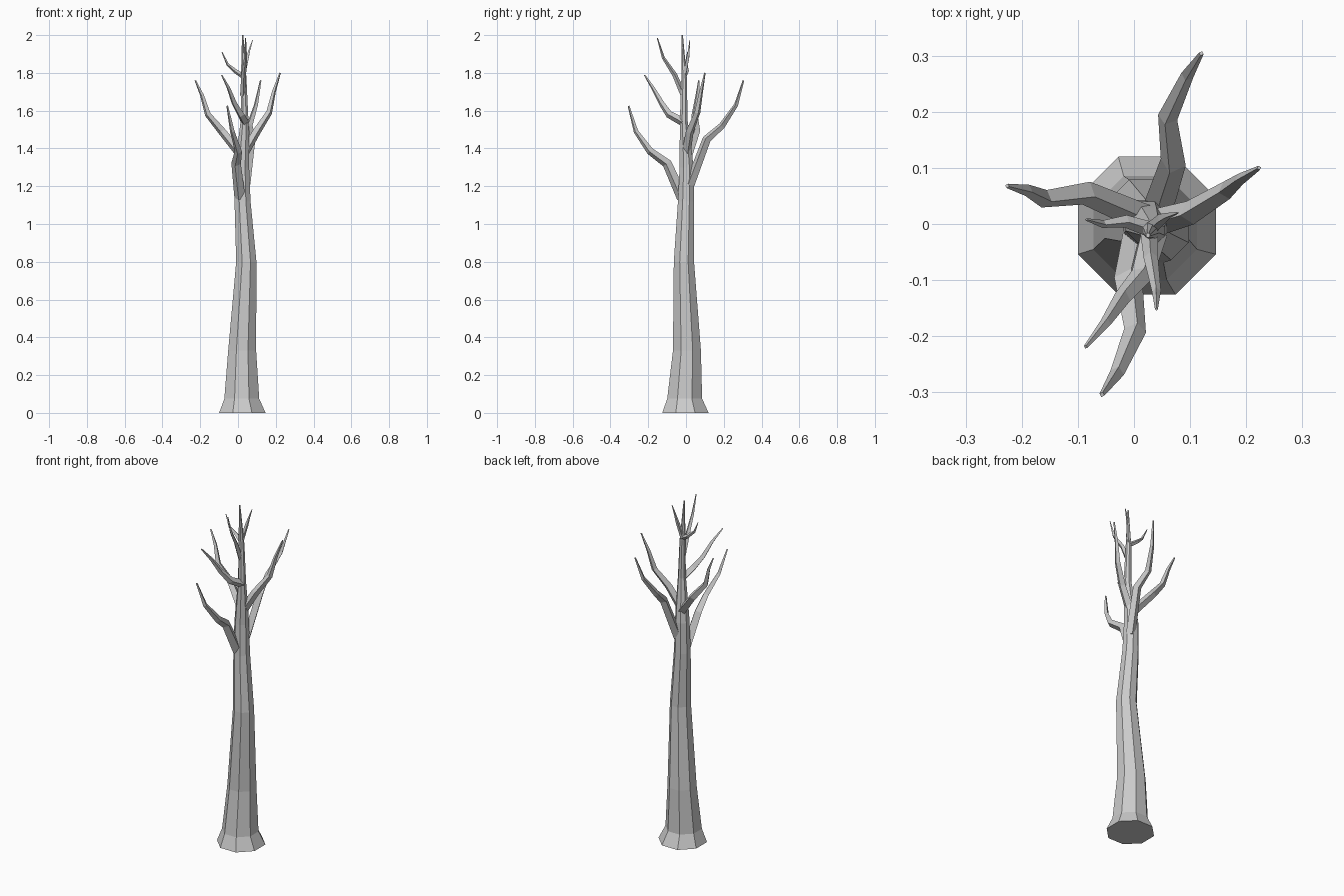
import bpy
import bmesh
import math
from mathutils import Vector

default_cube = bpy.data.objects.get("Cube")
if default_cube:
    bpy.data.objects.remove(default_cube, do_unlink=True)

# Single flat bark colour
bark = bpy.data.materials.new("bark_grey")
bark.use_nodes = True
grey = (0.6, 0.6, 0.6, 1)
bark.diffuse_color = grey
bark.node_tree.nodes["Principled BSDF"].inputs["Base Color"].default_value = grey


def loft(name, rings):
    """Join rings of positions into a closed, flat shaded tube."""
    bm = bmesh.new()
    loops = [[bm.verts.new(co) for co in ring] for ring in rings]
    sides = len(loops[0])
    for low, high in zip(loops, loops[1:]):
        for i in range(sides):
            j = (i + 1) % sides
            bm.faces.new((low[i], low[j], high[j], high[i]))
    bm.faces.new(loops[0][::-1])
    bm.faces.new(loops[-1])
    bmesh.ops.recalc_face_normals(bm, faces=bm.faces[:])
    mesh = bpy.data.meshes.new(name)
    bm.to_mesh(mesh)
    bm.free()
    mesh.materials.append(bark)
    tree_part = bpy.data.objects.new(name, mesh)
    bpy.context.collection.objects.link(tree_part)
    return tree_part


def ring(centre, radius, side, up, sides, phase):
    """Regular polygon around a centre, in the plane of side and up."""
    angles = [math.tau * (i + phase) / sides for i in range(sides)]
    return [centre + radius * (side * math.cos(a) + up * math.sin(a)) for a in angles]


def trunk(name, *sections):
    """Octagonal trunk with horizontal sections of x, y, z and radius."""
    x_axis, y_axis = Vector((1, 0, 0)), Vector((0, 1, 0))
    loft(name, [ring(Vector((x, y, z)), radius, x_axis, y_axis, 8, 0.5)
                for x, y, z, radius in sections])


def branch(name, base_radius, *path):
    """Four sided branch that tapers along a bent path."""
    points = [Vector(p) for p in path]
    last = len(points) - 1
    rings = []
    previous = side = None
    for i, point in enumerate(points):
        before, after = points[max(i - 1, 0)], points[min(i + 1, last)]
        tangent = (after - before).normalized()
        if previous is None:
            side = tangent.cross(Vector((0, 0, 1))).normalized()
        else:
            side = previous.rotation_difference(tangent) @ side
        previous = tangent
        # Thick for most of the length, narrowing towards the tip
        radius = base_radius * (1 - 0.84 * (i / last) ** 1.3)
        rings.append(ring(point, radius, side, side.cross(tangent), 4, 0))
    loft(name, rings)


# Trunk with a flared foot and a slightly bent, thinning leader
trunk("trunk",
      (.023, -.003, 0, .133), (.02, -.007, .075, .1), (.022, .005, .33, .08),
      (.044, -.011, .8, .058), (.024, 0, 1.12, .046), (.022, .003, 1.3, .04),
      (.027, -.002, 1.4, .034), (.035, -.012, 1.55, .022),
      (.03, -.01, 1.77, .016), (.025, -.02, 2, .004))

# Large lower branches
branch("lower_front_branch", .03,
       (.01, -.02, 1.14), (-.01, -.1, 1.32), (.002, -.19, 1.385),
       (-.03, -.265, 1.49), (-.057, -.304, 1.625))
branch("lower_back_branch", .027,
       (.04, .02, 1.21), (.07, .11, 1.45), (.06, .19, 1.52),
       (.095, .265, 1.63), (.12, .304, 1.76))
branch("lower_right_branch", .025,
       (.02, .01, 1.36), (-.085, .055, 1.49), (-.16, .045, 1.58),
       (-.19, .06, 1.68), (-.226, .068, 1.76))
branch("lower_left_branch", .025,
       (.03, 0, 1.37), (.1, .02, 1.49), (.165, .06, 1.59),
       (.19, .08, 1.7), (.223, .1, 1.8))

# Middle branch
branch("middle_front_branch", .023,
       (.037, -.015, 1.54), (.015, -.09, 1.58), (-.02, -.13, 1.64),
       (-.05, -.175, 1.72), (-.086, -.219, 1.788))

# Small twigs near the top
branch("upper_front_twig", .016,
       (.027, -.012, 1.68), (.03, -.06, 1.79), (.04, -.12, 1.88),
       (.04, -.152, 1.985))
branch("upper_right_twig", .014,
       (.03, -.01, 1.78), (-.015, .005, 1.81), (-.055, 0, 1.845), (-.085, .008, 1.91))
branch("upper_left_twig", .012,
       (.028, -.01, 1.78), (.05, .01, 1.88), (.06, .015, 1.92), (.078, .02, 1.975))
